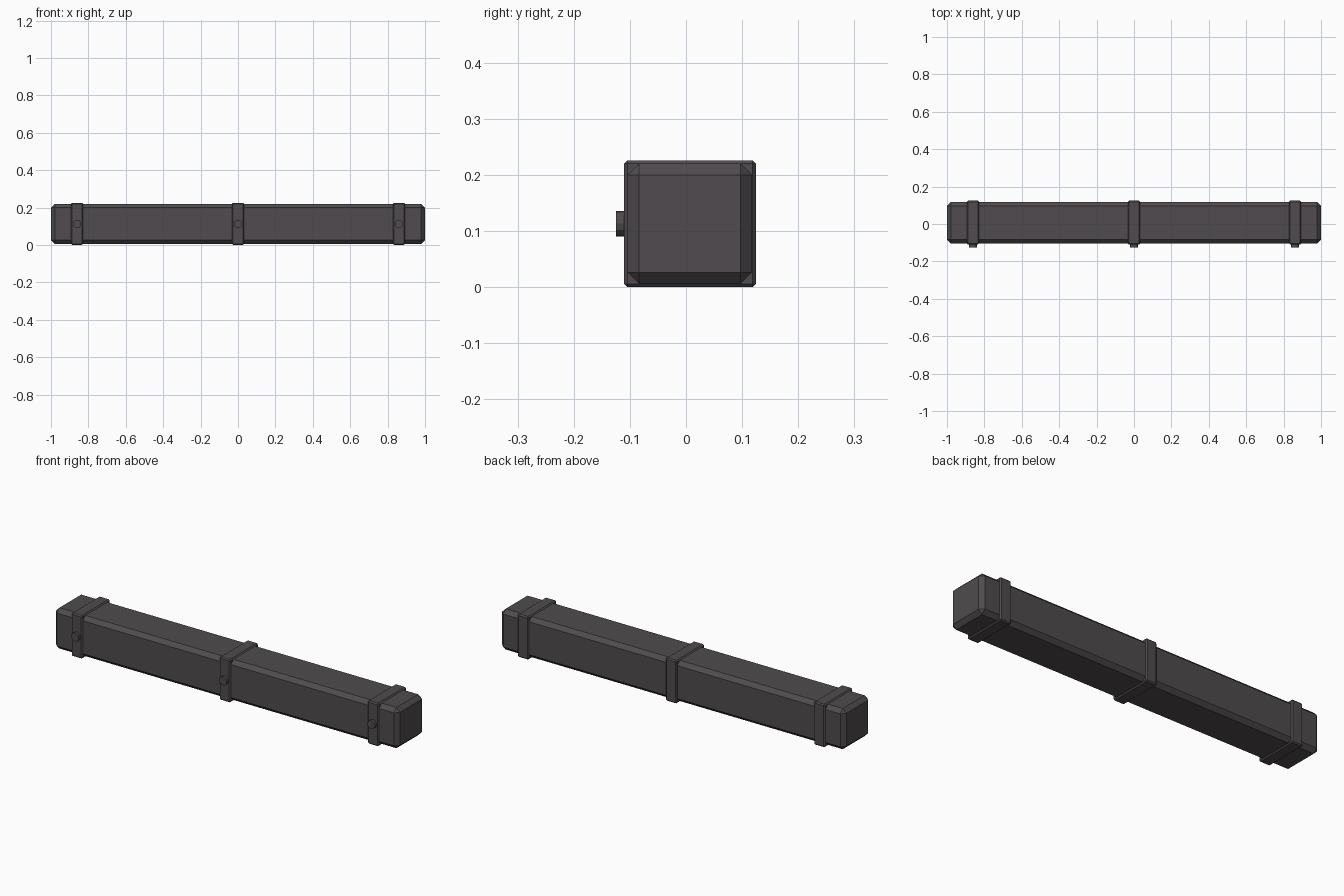
import bpy, bmesh, math
from mathutils import Matrix

if "Cube" in bpy.data.objects:
    bpy.data.objects.remove(bpy.data.objects["Cube"])

mat = bpy.data.materials.new("dark grey")
mat.diffuse_color = (0.08, 0.071, 0.077, 1)
mat.use_nodes = True
mat.node_tree.nodes["Principled BSDF"].inputs["Base Color"].default_value = mat.diffuse_color


def finish(bm, name):
    bmesh.ops.recalc_face_normals(bm, faces=bm.faces)
    mesh = bpy.data.meshes.new(name)
    bm.to_mesh(mesh)
    bm.free()
    mesh.materials.append(mat)
    obj = bpy.data.objects.new(name, mesh)
    bpy.context.collection.objects.link(obj)
    return obj


def chamfered_box(name, centre, size, chamfer):
    bm = bmesh.new()
    bmesh.ops.create_cube(bm, size=1, matrix=Matrix.Translation(centre) @ Matrix.Diagonal((*size, 1)))
    bmesh.ops.bevel(bm, geom=list(bm.edges), offset=chamfer, segments=1, affect='EDGES', profile=0.5)
    return finish(bm, name)


def stud(name, centre, radius, depth):
    bm = bmesh.new()
    bmesh.ops.create_cone(bm, cap_ends=True, segments=12, radius1=radius, radius2=radius, depth=depth,
                          matrix=Matrix.Translation(centre) @ Matrix.Rotation(math.pi / 2, 4, 'X'))
    return finish(bm, name)


CY, CZ = 0.007, 0.113

# long chamfered beam
chamfered_box("beam", (0, CY, CZ), (2.0, 0.222, 0.214), 0.0205)

# three bands around the beam, each with a stud on the front
for label, x in (("left", -0.861), ("middle", 0.0), ("right", 0.861)):
    chamfered_box(label + "_band", (x, CY, CZ), (0.064, 0.235, 0.226), 0.006)
    stud(label + "_stud", (x, -0.1175, CZ), 0.0225, 0.015)
